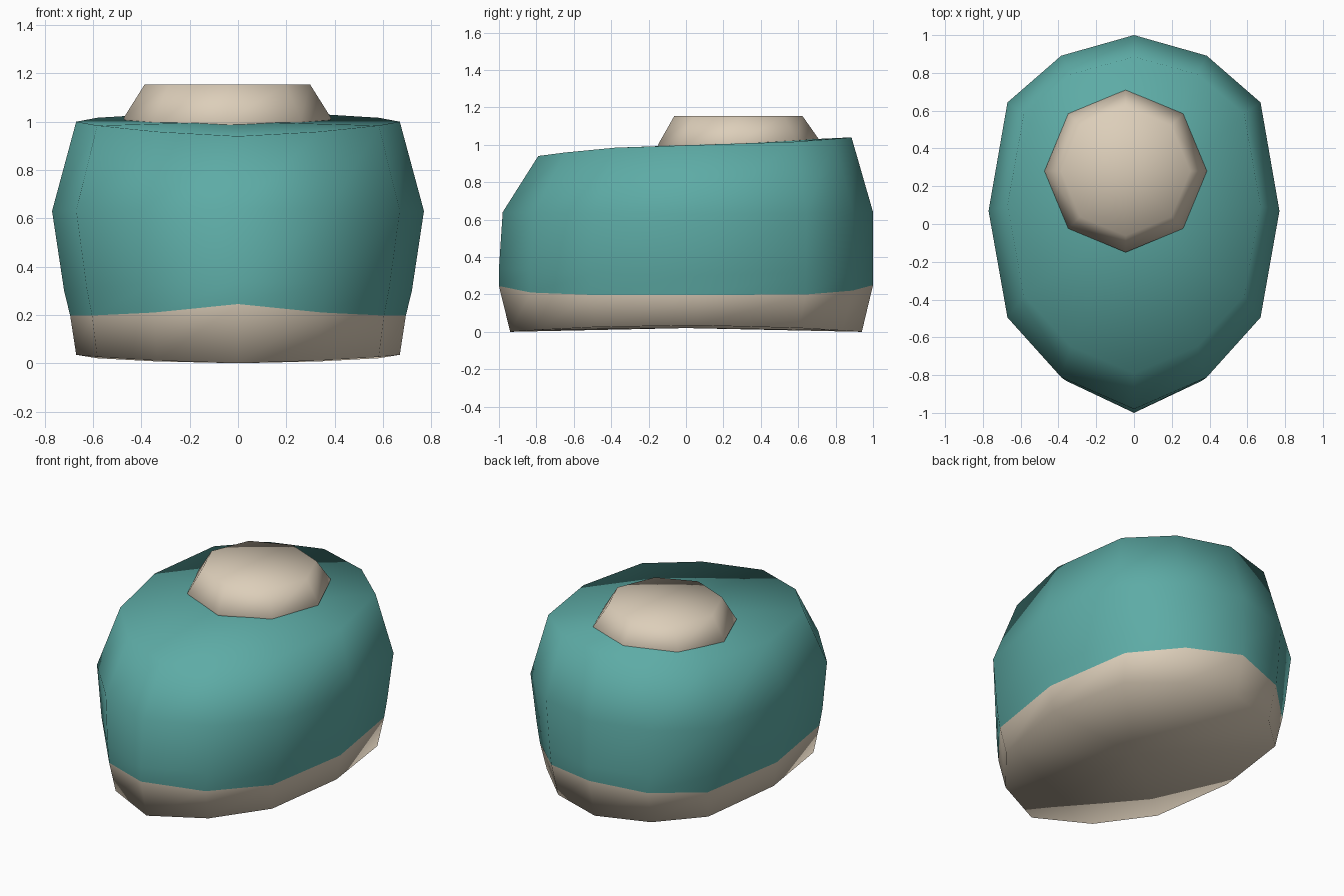
import bpy, bmesh
from math import sin, cos, pi

if "Cube" in bpy.data.objects:
    bpy.data.objects.remove(bpy.data.objects["Cube"])


def material(name, rgb):
    m = bpy.data.materials.new(name)
    m.use_nodes = True
    m.diffuse_color = (*rgb, 1)
    m.node_tree.nodes["Principled BSDF"].inputs["Base Color"].default_value = (*rgb, 1)
    return m


teal = material("teal", (0.11, 0.41, 0.38))
cream = material("cream", (0.72, 0.62, 0.49))


def loft(name, rings, mats, bottom_centre, top_centre, band_materials):
    """Bridge rings of points and close both ends with a fan."""
    bm = bmesh.new()
    loops = [[bm.verts.new(p) for p in ring] for ring in rings]
    n = len(loops[0])
    low, high = bm.verts.new(bottom_centre), bm.verts.new(top_centre)
    for i in range(n):
        j = (i + 1) % n
        bm.faces.new((low, loops[0][j], loops[0][i])).material_index = band_materials[0]
        for a, b, mat in zip(loops, loops[1:], band_materials):
            bm.faces.new((a[i], a[j], b[j], b[i])).material_index = mat
        bm.faces.new((high, loops[-1][i], loops[-1][j])).material_index = band_materials[-1]
    bmesh.ops.recalc_face_normals(bm, faces=bm.faces)
    for f in bm.faces:
        f.smooth = True
    mesh = bpy.data.meshes.new(name)
    bm.to_mesh(mesh)
    bm.free()
    for m in mats:
        mesh.materials.append(m)
    obj = bpy.data.objects.new(name, mesh)
    bpy.context.collection.objects.link(obj)
    return obj


# Egg-shaped plan: right half front to back, then mirrored
half = [(0, -1), (0.5, -0.83), (0.87, -0.51), (1, 0.06), (0.87, 0.64), (0.5, 0.89), (0, 1)]
plan = half + [(-x, y) for x, y in half[-2:0:-1]]


def body_ring(width, front, back, z_front, z_side, z_back, power):
    mid, reach = (front + back) / 2, (back - front) / 2
    ring = []
    for x, y in plan:
        end = z_front if y < 0 else z_back
        ring.append((x * width, mid + y * reach, z_side + (end - z_side) * abs(y) ** power))
    return ring


# Body: cream base band, teal shell above the seam
body_rings = [
    body_ring(0.67, -0.94, 0.94, 0, 0.035, 0, 2),
    body_ring(0.695, -1, 1, 0.245, 0.197, 0.25, 7),
    body_ring(0.72, -1, 1, 0.34, 0.3, 0.34, 2),
    body_ring(0.77, -0.98, 1, 0.64, 0.63, 0.64, 2),
    body_ring(0.67, -0.79, 0.885, 0.94, 1.0, 1.04, 2),
]
loft("body", body_rings, [teal, cream], (0, 0, 0.02), (0, 0.05, 1.0), [1, 0, 0, 0])


# Eight-sided cap set off centre on the top
def octagon(radius, z, tilt=0):
    return [(-0.044 + radius * sin(k * pi / 4), 0.28 - radius * cos(k * pi / 4),
             z - tilt * cos(k * pi / 4)) for k in range(8)]


cap_rings = [octagon(0.4, 0.95), octagon(0.43, 1.015, 0.015), octagon(0.342, 1.155)]
loft("top_cap", cap_rings, [cream], (-0.044, 0.28, 0.95), (-0.044, 0.28, 1.155), [0, 0])
